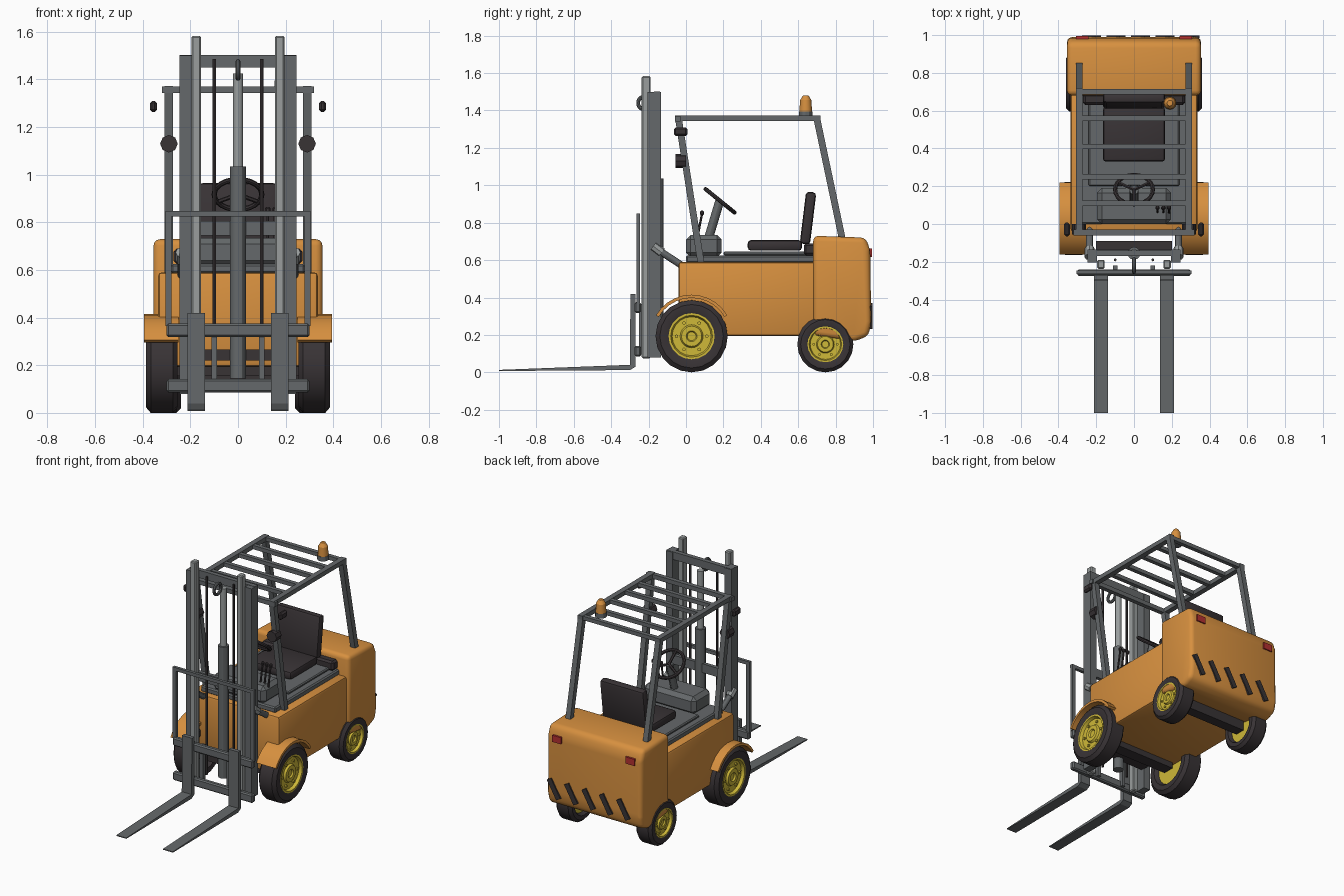
import bpy, bmesh, math
from mathutils import Vector, Matrix

cube = bpy.data.objects.get("Cube")
if cube:
    bpy.data.objects.remove(cube, do_unlink=True)


def material(name, r, g, b):
    m = bpy.data.materials.new(name)
    m.use_nodes = True
    m.diffuse_color = (r, g, b, 1)
    m.node_tree.nodes["Principled BSDF"].inputs["Base Color"].default_value = (r, g, b, 1)
    return m


ORANGE = material("orange paint", 0.68, 0.28, 0.05)
GREY = material("grey steel", 0.13, 0.14, 0.145)
STEEL = material("light steel", 0.32, 0.34, 0.34)
BLACK = material("black rubber", 0.04, 0.033, 0.036)
YELLOW = material("yellow wheel paint", 0.62, 0.48, 0.04)
RED = material("red lamp", 0.45, 0.03, 0.03)
SIDES = (("left", 1), ("right", -1))
parts = []


def finish(name, bm, mat):
    bmesh.ops.remove_doubles(bm, verts=bm.verts[:], dist=1e-5)
    bmesh.ops.recalc_face_normals(bm, faces=bm.faces[:])
    me = bpy.data.meshes.new(name)
    bm.to_mesh(me)
    bm.free()
    me.materials.append(mat)
    ob = bpy.data.objects.new(name, me)
    bpy.context.collection.objects.link(ob)
    parts.append(ob)
    return ob


def box(name, x, y, z, mat, bevel=0, seg=1, rot=None):
    """Box from (min, max) ranges; rot is an (axis, degrees) turn about its centre."""
    size = [b - a for a, b in (x, y, z)]
    mid = Vector([(a + b) / 2 for a, b in (x, y, z)])
    bm = bmesh.new()
    bmesh.ops.create_cube(bm, size=1, matrix=Matrix.Diagonal((*size, 1)))
    if bevel:
        bmesh.ops.bevel(bm, geom=bm.edges[:], offset=bevel, segments=seg, profile=0.5, affect='EDGES')
    turn = Matrix.Rotation(math.radians(rot[1]), 4, rot[0]) if rot else Matrix()
    bm.transform(Matrix.Translation(mid) @ turn)
    return finish(name, bm, mat)


def rod(name, p, q, r, mat, sides=12, r2=None):
    p, q = Vector(p), Vector(q)
    d = q - p
    bm = bmesh.new()
    bmesh.ops.create_cone(bm, cap_ends=True, segments=sides, radius1=r,
                          radius2=r if r2 is None else r2, depth=d.length)
    bm.transform(Matrix.Translation((p + q) / 2) @ d.to_track_quat('Z', 'Y').to_matrix().to_4x4())
    return finish(name, bm, mat)


def beam(name, p, q, w, mat):
    """Square bar between two points lying in a plane of constant x."""
    p, q = Vector(p), Vector(q)
    d = q - p
    bm = bmesh.new()
    bmesh.ops.create_cube(bm, size=1, matrix=Matrix.Diagonal((w, w, d.length, 1)))
    bm.transform(Matrix.Translation((p + q) / 2) @ Matrix.Rotation(-math.atan2(d.y, d.z), 4, 'X'))
    return finish(name, bm, mat)


def prism(name, profile, x0, x1, mat, bevel=0, seg=1):
    """Side profile of (y, z) points pushed out along x."""
    bm = bmesh.new()
    f = bm.faces.new([bm.verts.new((x0, y, z)) for y, z in profile])
    out = bmesh.ops.extrude_face_region(bm, geom=[f])["geom"]
    bmesh.ops.translate(bm, vec=(x1 - x0, 0, 0), verts=[v for v in out if isinstance(v, bmesh.types.BMVert)])
    if bevel:
        bmesh.ops.recalc_face_normals(bm, faces=bm.faces[:])
        bmesh.ops.bevel(bm, geom=bm.edges[:], offset=bevel, segments=seg, profile=0.5, affect='EDGES')
    return finish(name, bm, mat)


def lathe_x(name, profile, centre, mat, sides=20):
    """(x, radius) profile turned about the x axis."""
    bm = bmesh.new()
    rings = []
    for i in range(sides):
        a = math.tau * i / sides
        rings.append([bm.verts.new((x, r * math.cos(a), r * math.sin(a))) for x, r in profile])
    for i in range(sides):
        a, b = rings[i], rings[(i + 1) % sides]
        for j in range(len(profile) - 1):
            bm.faces.new((a[j], a[j + 1], b[j + 1], b[j]))
    bmesh.ops.translate(bm, vec=centre, verts=bm.verts[:])
    return finish(name, bm, mat)


def wheel(label, s, x, y, r, w):
    c = Vector((s * x, y, r + 0.005))
    tyre = [(-.6, .62), (-1, .7), (-1, .88), (-.7, 1), (.7, 1), (1, .88), (1, .7), (.9, .62)]
    hub = [(-.6, 0), (-.6, .64), (.95, .64), (.95, .58), (.65, .54), (.65, .32), (.85, .28), (.85, .15), (.7, .12), (.7, 0)]
    lathe_x(label + "_tyre", [(s * a * w, b * r) for a, b in tyre], c, BLACK)
    lathe_x(label + "_hub", [(s * a * w, b * r) for a, b in hub], c, YELLOW)
    for i in range(6):
        a = math.tau * i / 6
        p = c + Vector((s * w * .6, .42 * r * math.cos(a), .42 * r * math.sin(a)))
        rod(label + "_lug", p, p + Vector((s * w * .2, 0, 0)), .05 * r, YELLOW, 6)


# Chassis and counterweight
box("chassis", (-.335, .335), (-.04, .72), (.2, .595), ORANGE, .015, 2)
prism("counterweight", [(.68, .2), (.9, .17), (.975, .2), (.99, .27), (.985, .66), (.96, .725), (.68, .735)],
      -.355, .355, ORANGE, .028, 3)
box("floor_plate", (-.28, .28), (0, .69), (.59, .63), GREY, .008)
box("floor_mat", (-.24, .24), (.2, .67), (.63, .65), GREY, .006)
box("dashboard", (-.195, .195), (0, .19), (.62, .74), GREY, .025)
box("front_axle", (-.26, .26), (-.01, .07), (.16, .24), BLACK)
box("rear_axle", (-.25, .25), (.71, .78), (.12, .2), BLACK)

# Wheels and mudguards
for side, s in SIDES:
    wheel(side + "_front", s, .32, .03, .193, .066)
    wheel(side + "_rear", s, .3, .745, .15, .06)
    arc = [math.radians(30 + 12 * i) for i in range(11)]
    guard = [(.03 + .22 * math.cos(a), .2 + .22 * math.sin(a)) for a in arc]
    guard += [(.03 + .203 * math.cos(a), .2 + .203 * math.sin(a)) for a in reversed(arc)]
    prism(side + "_mudguard", guard, s * .25, s * .395, ORANGE)

# Tail lamps and warning stripes
for side, s in SIDES:
    box(side + "_tail_lamp", (s * .275 - .033, s * .275 + .033), (.98, .994), (.622, .667), RED)
for i in range(5):
    x = .295 - .13 * i
    box("warning_stripe", (x - .018, x + .018), (.985, .998), (.235, .375), BLACK, rot=('Y', 30))

# Seat
box("seat_cushion", (-.165, .165), (.33, .62), (.655, .712), BLACK, .018, 2)
box("seat_back", (-.165, .165), (.625, .68), (.69, .97), BLACK, .018, 2, rot=('X', -7))
box("seat_rear_trim", (-.27, .27), (.63, .69), (.63, .695), BLACK, .012)

# Steering and levers
rod("steering_column", (0, .12, .72), (0, .18, .92), .024, GREY)
tilt = math.radians(-39)
bpy.ops.mesh.primitive_torus_add(major_radius=.1, minor_radius=.011, major_segments=24, minor_segments=8,
                                 location=(0, .182, .922), rotation=(tilt, 0, 0))
rim = bpy.context.object
rim.name = "steering_wheel"
rim.data.materials.append(BLACK)
parts.append(rim)
for k in (90, 210, 330):
    a = math.radians(k)
    d = Matrix.Rotation(tilt, 3, 'X') @ Vector((.1 * math.cos(a), -.1 * math.sin(a), 0))
    rod("steering_spoke", (0, .182, .922), Vector((0, .182, .922)) + d, .009, BLACK, 6)
for x in (.125, .155, .185):
    rod("lever", (x, .06, .72), (x, .085, .85), .006, BLACK, 6)
    box("lever_knob", (x - .011, x + .011), (.075, .097), (.845, .87), BLACK, .006)

# Overhead guard
for side, s in SIDES:
    x = s * .29
    beam(side + "_front_post", (x, .08, .59), (x, -.04, 1.36), .036, GREY)
    beam(side + "_rear_post", (x, .835, .72), (x, .7, 1.36), .036, GREY)
    box(side + "_roof_rail", (x - .018, x + .018), (-.06, .72), (1.348, 1.378), GREY)
    rod(side + "_work_light", (x, -.055, 1.135), (x, .0, 1.135), .037, BLACK, 8)
    box(side + "_mirror", (s * .355 - .015, s * .355 + .015), (-.065, .008), (1.268, 1.315), BLACK, .01)
for y in (-.045, .11, .25, .41, .56, .7):
    box("roof_bar", (-.3, .3), (y - .014, y + .014), (1.35, 1.376), GREY)
box("roof_front_bar", (-.32, .32), (-.06, -.03), (1.347, 1.376), GREY)

# Beacon
rod("beacon_base", (.19, .64, 1.37), (.19, .64, 1.4), .036, GREY)
rod("beacon_lens", (.19, .64, 1.4), (.19, .64, 1.46), .034, ORANGE, 12, .03)
rod("beacon_cap", (.19, .64, 1.46), (.19, .64, 1.485), .03, ORANGE, 12, .015)

# Mast
for side, s in SIDES:
    box(side + "_outer_mast", (s * .22 - .025, s * .22 + .025), (-.205, -.135), (.085, 1.505), GREY)
    box(side + "_inner_mast", (s * .175 - .02, s * .175 + .02), (-.237, -.19), (.08, 1.588), STEEL, .006)
    rod(side + "_hose", (s * .1, -.19, .15), (s * .1, -.19, 1.49), .008, BLACK, 6)
    x = s * .235
    rod(side + "_tilt_cylinder", (x, -.02, .575), (x, -.15, .66), .019, GREY)
    rod(side + "_tilt_rod", (x, -.13, .645), (x, -.175, .68), .027, STEEL, 8)
box("mast_top_bar", (-.245, .245), (-.17, -.14), (1.455, 1.507), GREY)
box("mast_middle_bar", (-.2, .2), (-.16, -.135), (.75, .81), GREY)
box("mast_lower_bar", (-.2, .2), (-.16, -.09), (.225, .272), BLACK)
rod("lift_cylinder", (0, -.155, .15), (0, -.155, 1.04), .034, GREY)
rod("lift_rod", (0, -.155, 1.04), (0, -.155, 1.43), .022, STEEL)
bpy.ops.mesh.primitive_torus_add(major_radius=.036, minor_radius=.01, major_segments=20, minor_segments=8,
                                 location=(0, -.22, 1.445), rotation=(0, math.pi / 2, 0))
pulley = bpy.context.object
pulley.name = "chain_pulley"
pulley.data.materials.append(GREY)
parts.append(pulley)

# Carriage, load backrest and forks
box("carriage_lower_bar", (-.3, .3), (-.275, -.24), (.09, .147), GREY, .008)
box("carriage_upper_bar", (-.3, .3), (-.275, -.24), (.323, .38), GREY, .008)
box("backrest_top_bar", (-.305, .305), (-.265, -.245), (.83, .853), GREY)
for side, s in SIDES:
    box(side + "_backrest_post", (s * .292 - .012, s * .292 + .012), (-.265, -.245), (.37, .845), GREY)
    prism(side + "_fork", [(-.27, .425), (-.27, .035), (-.3, .017), (-1, .012), (-1, .018), (-.3, .045), (-.297, .425)],
          s * .175 - .037, s * .175 + .037, GREY)
    box(side + "_carriage_plate", (s * .1 - .012, s * .1 + .012), (-.25, -.22), (.1, .37), GREY)

# Settle on the ground and shade
lowest = min((o.matrix_world @ v.co).z for o in parts for v in o.data.vertices)
for o in parts:
    o.location.z -= lowest
bpy.ops.object.select_all(action='DESELECT')
for o in parts:
    o.select_set(True)
bpy.context.view_layer.objects.active = parts[0]
bpy.ops.object.shade_smooth_by_angle(angle=math.radians(30))
